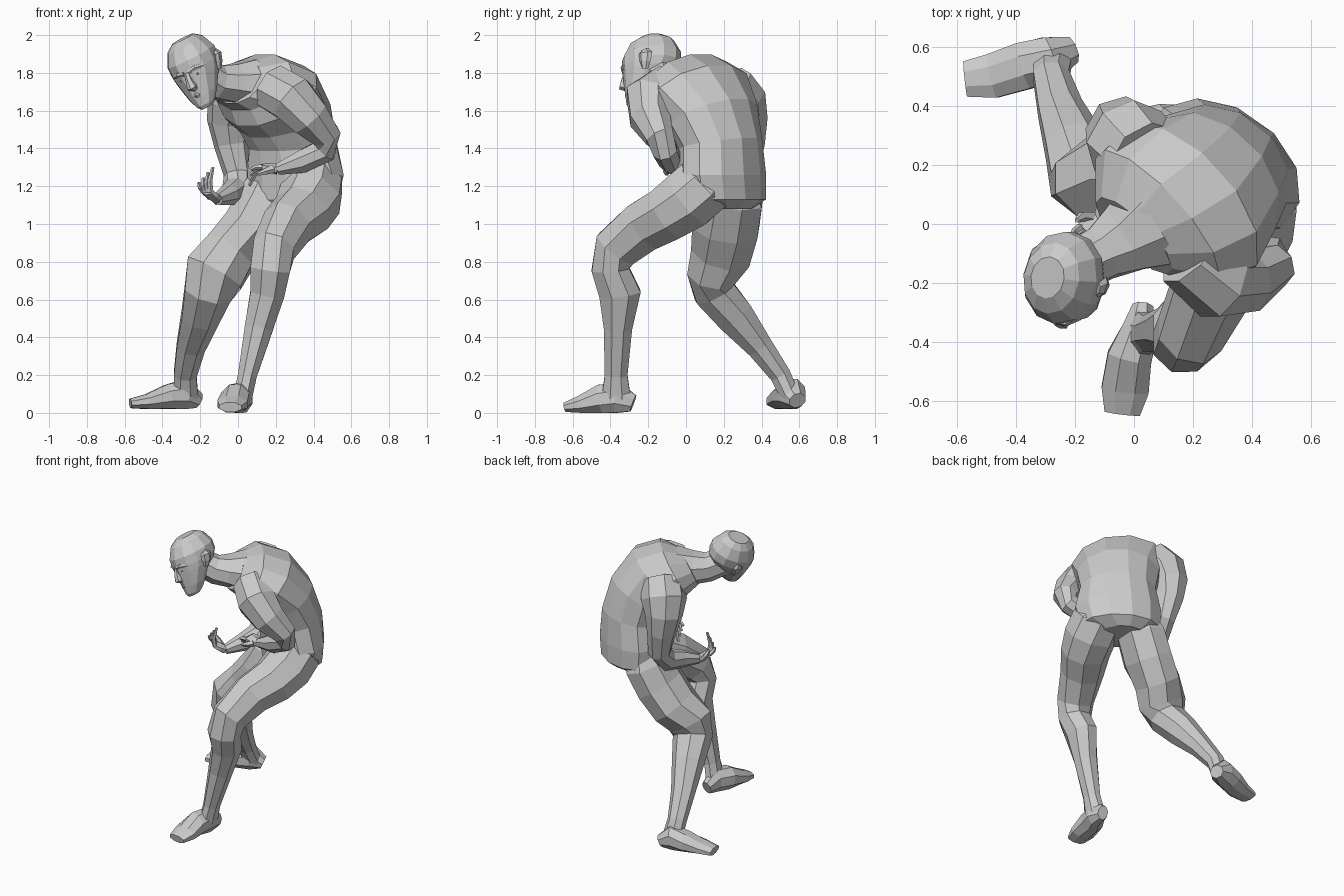
import bpy, bmesh, math
from mathutils import Vector, Matrix

if "Cube" in bpy.data.objects:
    bpy.data.objects.remove(bpy.data.objects["Cube"], do_unlink=True)

grey = bpy.data.materials.new("plain grey")
grey.use_nodes = True
tone = (0.6, 0.6, 0.6, 1)
grey.diffuse_color = tone
grey.node_tree.nodes["Principled BSDF"].inputs["Base Color"].default_value = tone


def loft(name, frames, sides=8):
    """Skin a closed tube over rings given as (centre, half axis a, half axis b)."""
    bm = bmesh.new()
    rings = []
    angles = [2 * math.pi * (i + 0.5) / sides for i in range(sides)]
    grow = 1 / math.cos(math.pi / sides)
    for centre, a, b in frames:
        rings.append([bm.verts.new(centre + (a * math.cos(t) + b * math.sin(t)) * grow)
                      for t in angles])
    for low, high in zip(rings, rings[1:]):
        for i in range(sides):
            j = (i + 1) % sides
            bm.faces.new((low[i], low[j], high[j], high[i]))
    bm.faces.new(rings[0][::-1])
    bm.faces.new(rings[-1])
    bmesh.ops.recalc_face_normals(bm, faces=bm.faces)
    mesh = bpy.data.meshes.new(name)
    bm.to_mesh(mesh)
    bm.free()
    mesh.materials.append(grey)
    obj = bpy.data.objects.new(name, mesh)
    bpy.context.collection.objects.link(obj)


def limb(name, path, across=(1, 0, 0), sides=8, place=None):
    """Tube along a path of (x, y, z, radius across[, radius deep])."""
    points = [Vector(p[:3]) for p in path]
    frames = []
    for i, p in enumerate(path):
        before = points[max(i - 1, 0)]
        after = points[min(i + 1, len(points) - 1)]
        along = (after - before).normalized()
        side = Vector(across)
        side = (side - along * side.dot(along)).normalized()
        deep = along.cross(side)
        frame = [points[i], side * p[3], deep * p[-1]]
        if place:
            rotate = place.to_3x3()
            frame = [place @ frame[0], rotate @ frame[1], rotate @ frame[2]]
        frames.append(frame)
    loft(name, frames, sides)


# Torso: rings turn and lean forward towards the shoulders
def torso_ring(x, y, z, wide, deep, yaw, lean):
    yaw, lean = math.radians(yaw), math.radians(lean)
    left = Vector((math.cos(yaw), math.sin(yaw), 0))
    back = Vector((-math.sin(yaw), math.cos(yaw), 0))
    tilted = back * math.cos(lean) + Vector((0, 0, math.sin(lean)))
    return Vector((x, y, z)), left * wide, tilted * deep


loft("torso", [torso_ring(*r) for r in (
    (.27, .20, 1.08, .15, .14, -35, 0),
    (.29, .20, 1.13, .26, .19, -35, 0),
    (.30, .19, 1.26, .28, .195, -35, 0),
    (.29, .18, 1.42, .245, .20, -38, 10),
    (.25, .14, 1.56, .27, .215, -43, 28),
    (.17, .07, 1.68, .32, .225, -48, 45),
    (.08, .02, 1.75, .29, .17, -48, 60),
    (.00, -.04, 1.75, .17, .12, -45, 65),
)], 12)

limb("neck", [
    (.06, .01, 1.74, .17, .13),
    (-.03, -.05, 1.745, .12, .10),
    (-.11, -.10, 1.75, .09),
    (-.20, -.15, 1.80, .085),
], (.7, -.7, 0))

# Legs
limb("left_leg", [
    (.40, .18, 1.30, .07, .08),
    (.395, .10, 1.21, .155, .16),
    (.38, .01, 1.13, .16, .16),
    (.34, -.09, 1.06, .15, .145),
    (.26, -.22, .99, .13, .135),
    (.19, -.37, .87, .11, .12),
    (.17, -.40, .76, .105, .10),
    (.155, -.35, .63, .09, .11),
    (.11, -.36, .45, .075, .075),
    (.05, -.37, .20, .05, .06),
    (.02, -.37, .06, .05, .08),
])
limb("right_leg", [
    (.18, .26, 1.30, .08, .08),
    (.14, .235, 1.13, .14, .17),
    (.06, .21, .98, .14, .175),
    (-.04, .19, .85, .14, .16),
    (-.125, .14, .74, .16, .13),
    (-.16, .15, .64, .125, .11),
    (-.20, .26, .51, .10, .10),
    (-.25, .39, .35, .075, .07),
    (-.28, .50, .20, .06, .055),
    (-.275, .555, .08, .065, .05),
])

# Feet
limb("left_foot", [
    (.03, -.28, .05, .035, .045),
    (.02, -.36, .08, .06, .08),
    (-.015, -.45, .075, .075, .075),
    (-.03, -.56, .045, .08, .045),
    (-.04, -.64, .03, .06, .025),
])
limb("right_foot", [
    (-.21, .59, .065, .045, .04),
    (-.28, .56, .10, .075, .08),
    (-.37, .535, .085, .08, .065),
    (-.48, .50, .06, .075, .04),
    (-.57, .49, .05, .06, .025),
], (0, 1, 0))

# Arms
limb("left_arm", [
    (.19, -.10, 1.72, .12),
    (.29, -.195, 1.66, .125),
    (.38, -.19, 1.56, .105),
    (.47, -.14, 1.46, .075),
    (.46, -.11, 1.39, .065),
    (.34, -.08, 1.33, .06),
    (.21, -.06, 1.29, .03),
], (0, 1, 0))
limb("right_arm", [
    (.04, .22, 1.73, .13),
    (-.02, .28, 1.64, .14),
    (-.04, .31, 1.54, .115),
    (-.03, .32, 1.42, .09),
    (.00, .30, 1.26, .07),
    (-.01, .23, 1.18, .07),
    (-.05, .12, 1.155, .055),
    (-.11, .01, 1.13, .03),
], (.87, -.48, 0))


# Hands: palm, four bent fingers and a thumb
def hand(label, wrist, forward, spread, curl):
    wrist, forward = Vector(wrist), Vector(forward).normalized()
    spread = Vector(spread)
    spread = (spread - forward * spread.dot(forward)).normalized()
    curl_dir = forward.cross(spread) * curl
    knuckle = wrist + forward * .08
    limb(label + "_palm", [
        (*wrist, .03, .025),
        (*(wrist + forward * .04), .042, .022),
        (*knuckle, .042, .016),
    ], spread, 6)
    for i in range(4):
        base = knuckle + spread * (i - 1.5) * .02
        bend = .01 + .012 * i
        middle = base + forward * .035 + curl_dir * bend
        tip = middle + forward * .02 + curl_dir * bend * 1.6
        limb(f"{label}_finger_{i + 1}",
             [(*base, .012), (*middle, .011), (*tip, .007)], spread, 5)
    root = wrist + forward * .02 - spread * .03
    bent = root + forward * .04 - spread * .025 + curl_dir * .02
    end = bent + forward * .035 + curl_dir * .02
    limb(label + "_thumb", [(*root, .018), (*bent, .014), (*end, .007)], curl_dir, 5)


hand("left_hand", (.21, -.06, 1.29), (-1, .1, .2), (.2, 1, .1), 1)
hand("right_hand", (-.11, .01, 1.13), (-.6, -.5, .45), (.6, -.8, 0), 1)

# Head frame: local -y is the face, z the crown
up = Vector((-.45, -.08, .90)).normalized()
back = Vector((.42, .90, 0))
back = (back - up * back.dot(up)).normalized()
left = back.cross(up)
pose = Matrix((left, back, up)).transposed().to_4x4()
pose.translation = (-.225, -.195, 1.82)
turn = pose.to_3x3()

skull = []
for z, y, wide, deep in (
    (.172, .03, .06, .07),
    (.14, .025, .10, .12),
    (.07, .02, .132, .155),
    (.01, .015, .130, .155),
    (-.03, .00, .12, .14),
    (-.08, -.03, .10, .11),
    (-.13, -.055, .08, .085),
    (-.18, -.08, .052, .06),
    (-.20, -.09, .03, .04),
):
    skull.append((pose @ Vector((0, y, z)),
                  turn @ Vector((wide, 0, 0)), turn @ Vector((0, deep, 0))))
loft("head", skull, 12)

# Face
limb("nose", [
    (0, -.132, .01, .012),
    (0, -.145, -.03, .016, .018),
    (0, -.155, -.065, .025, .022),
    (0, -.13, -.08, .02, .015),
], sides=6, place=pose)
limb("mouth", [
    (-.035, -.122, -.122, .006),
    (0, -.138, -.117, .013, .011),
    (.035, -.122, -.122, .006),
], (0, 0, 1), 6, pose)
for name, s in (("left", 1), ("right", -1)):
    limb(name + "_brow", [
        (s * .012, -.138, .012, .01),
        (s * .05, -.126, .02, .013),
        (s * .09, -.09, .01, .01),
    ], (0, 0, 1), 6, pose)
    limb(name + "_eye", [
        (s * .025, -.124, -.018, .005),
        (s * .048, -.118, -.016, .012),
        (s * .07, -.10, -.018, .005),
    ], (0, 0, 1), 6, pose)
    limb(name + "_ear", [
        (s * .112, .02, -.05, .012, .015),
        (s * .128, .03, -.015, .014, .028),
        (s * .138, .04, .025, .014, .033),
        (s * .132, .035, .045, .01, .02),
    ], (1, 0, 0), 6, pose)
